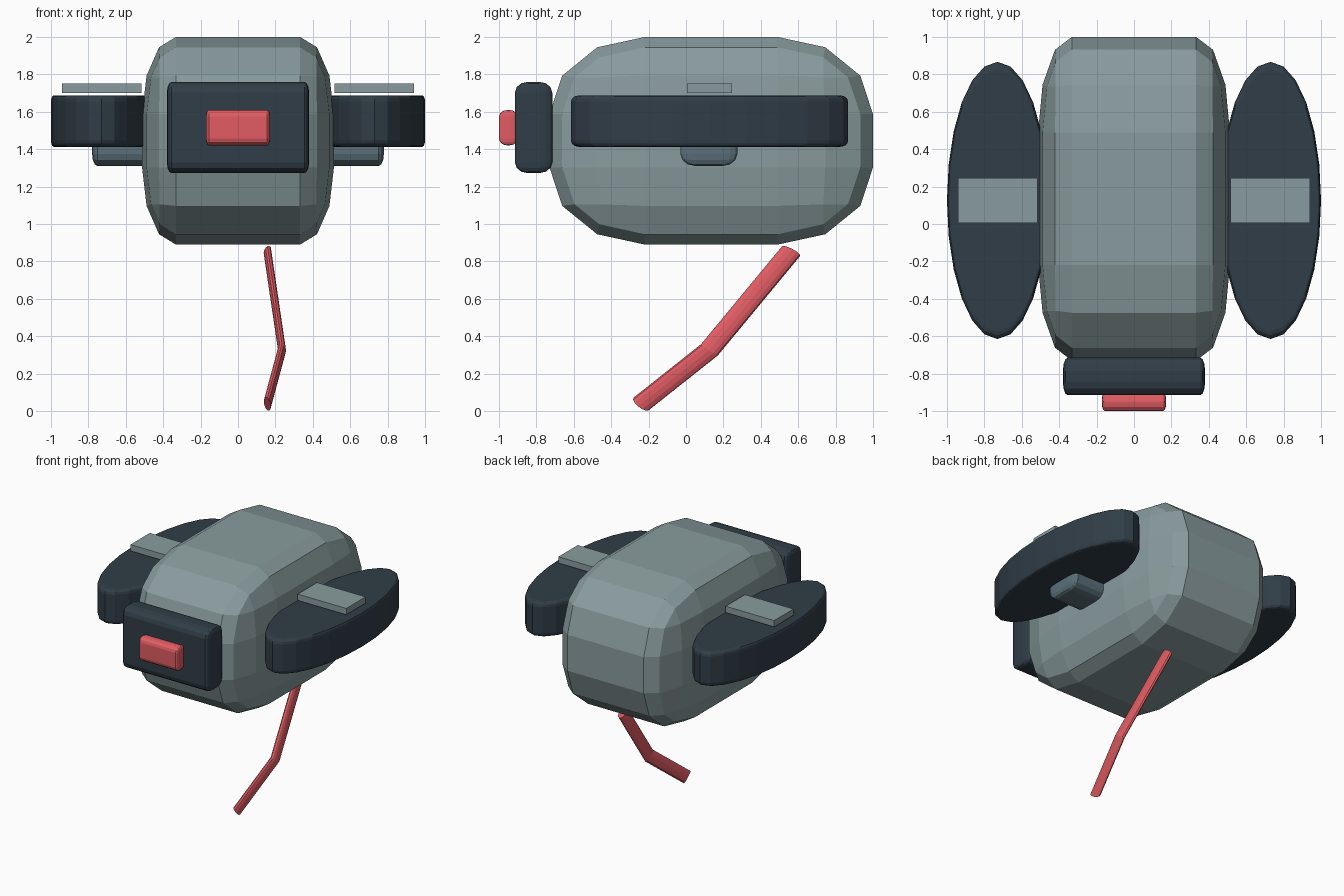
import bpy, bmesh, math
from mathutils import Vector, Matrix

if "Cube" in bpy.data.objects:
    bpy.data.objects.remove(bpy.data.objects["Cube"])

# Everything is modelled with even bevels, then squashed by this scale
S = Vector((0.355, 1.0, 0.81))


def material(name, rgb):
    m = bpy.data.materials.new(name)
    m.diffuse_color = (*rgb, 1)
    m.use_nodes = True
    m.node_tree.nodes["Principled BSDF"].inputs["Base Color"].default_value = m.diffuse_color
    return m


SHELL = material("shell_grey", (0.25, 0.33, 0.34))
DARK = material("dark_slate", (0.03, 0.047, 0.063))
SLATE = material("mid_slate", (0.107, 0.162, 0.196))
RED = material("red", (0.75, 0.107, 0.125))


def finish(name, bm, mat, loc=(0, 0, 0)):
    bmesh.ops.scale(bm, vec=S, verts=bm.verts)
    bmesh.ops.recalc_face_normals(bm, faces=bm.faces)
    me = bpy.data.meshes.new(name)
    bm.to_mesh(me)
    bm.free()
    me.materials.append(mat)
    ob = bpy.data.objects.new(name, me)
    ob.location = loc
    bpy.context.collection.objects.link(ob)
    return ob


def block(name, lo, hi, mat, radius=0, segments=3, sides=4):
    """Bevelled box (or cylinder with a given number of sides) filling lo..hi."""
    lo, hi = Vector(lo), Vector(hi)
    size = [(h - l) / s for l, h, s in zip(lo, hi, S)]
    bm = bmesh.new()
    if sides == 4:
        bmesh.ops.create_cube(bm, size=1)
    else:
        bmesh.ops.create_cone(bm, cap_ends=True, segments=sides,
                              radius1=0.5, radius2=0.5, depth=1)
    bmesh.ops.scale(bm, vec=size, verts=bm.verts)
    if radius:
        edges = [e for e in bm.edges if sides == 4
                 or abs(e.verts[0].co.z - e.verts[1].co.z) < 1e-4]
        bmesh.ops.bevel(bm, geom=edges, offset=radius, segments=segments,
                        profile=0.5, affect='EDGES', clamp_overlap=True)
    return finish(name, bm, mat, (lo + hi) / 2)


def tube(name, path, radius, sides, mat):
    """Capped round tube with mitred joints."""
    pts = [Vector([c / s for c, s in zip(p, S)]) for p in path]
    dirs = [(b - a).normalized() for a, b in zip(pts, pts[1:])]
    side = dirs[0].cross(Vector((1, 0, 0))).normalized()
    up = dirs[0].cross(side)
    bm = bmesh.new()
    ring = [pts[0] + radius * (math.cos(t) * side + math.sin(t) * up)
            for t in (2 * math.pi * i / sides for i in range(sides))]
    rings = [[bm.verts.new(p) for p in ring]]
    for i, d in enumerate(dirs):
        # slide the ring along the segment to the joint plane
        n = (d + dirs[i + 1]).normalized() if i + 1 < len(dirs) else d
        ring = [p + d * ((pts[i + 1] - p).dot(n) / d.dot(n)) for p in ring]
        rings.append([bm.verts.new(p) for p in ring])
    for a, b in zip(rings, rings[1:]):
        for i in range(sides):
            j = (i + 1) % sides
            bm.faces.new((a[i], a[j], b[j], b[i]))
    bm.faces.new(rings[0])
    bm.faces.new(rings[-1])
    return finish(name, bm, mat)


# Rounded main body
block("body", (-0.513, -0.73, 0.89), (0.513, 1.0, 2.0), SHELL, 0.51)

# Front panel and its red button
block("front_panel", (-0.38, -0.915, 1.272), (0.38, -0.715, 1.76), DARK, 0.07)
block("front_button", (-0.172, -1.0, 1.42), (0.172, -0.9, 1.61), RED, 0.045)

# Side pods with top plates and under-brackets
for label, s in (("left", -1), ("right", 1)):
    def span(a, b):
        return sorted((s * a, s * b))

    x0, x1 = span(0.46, 1.0)
    block(label + "_pod", (x0, -0.615, 1.413), (x1, 0.867, 1.687), DARK,
          0.04, 3, 24)
    x0, x1 = span(0.517, 0.94)
    block(label + "_plate", (x0, 0.005, 1.70), (x1, 0.245, 1.75), SHELL)
    x0, x1 = span(0.45, 0.78)
    block(label + "_bracket", (x0, -0.03, 1.31), (x1, 0.275, 1.55), SLATE, 0.08)

# Bent red cable hanging below
tube("hanging_cable", [(0.157, 0.562, 0.855), (0.235, 0.125, 0.327),
                       (0.157, -0.24, 0.038)], 0.058, 12, RED)
